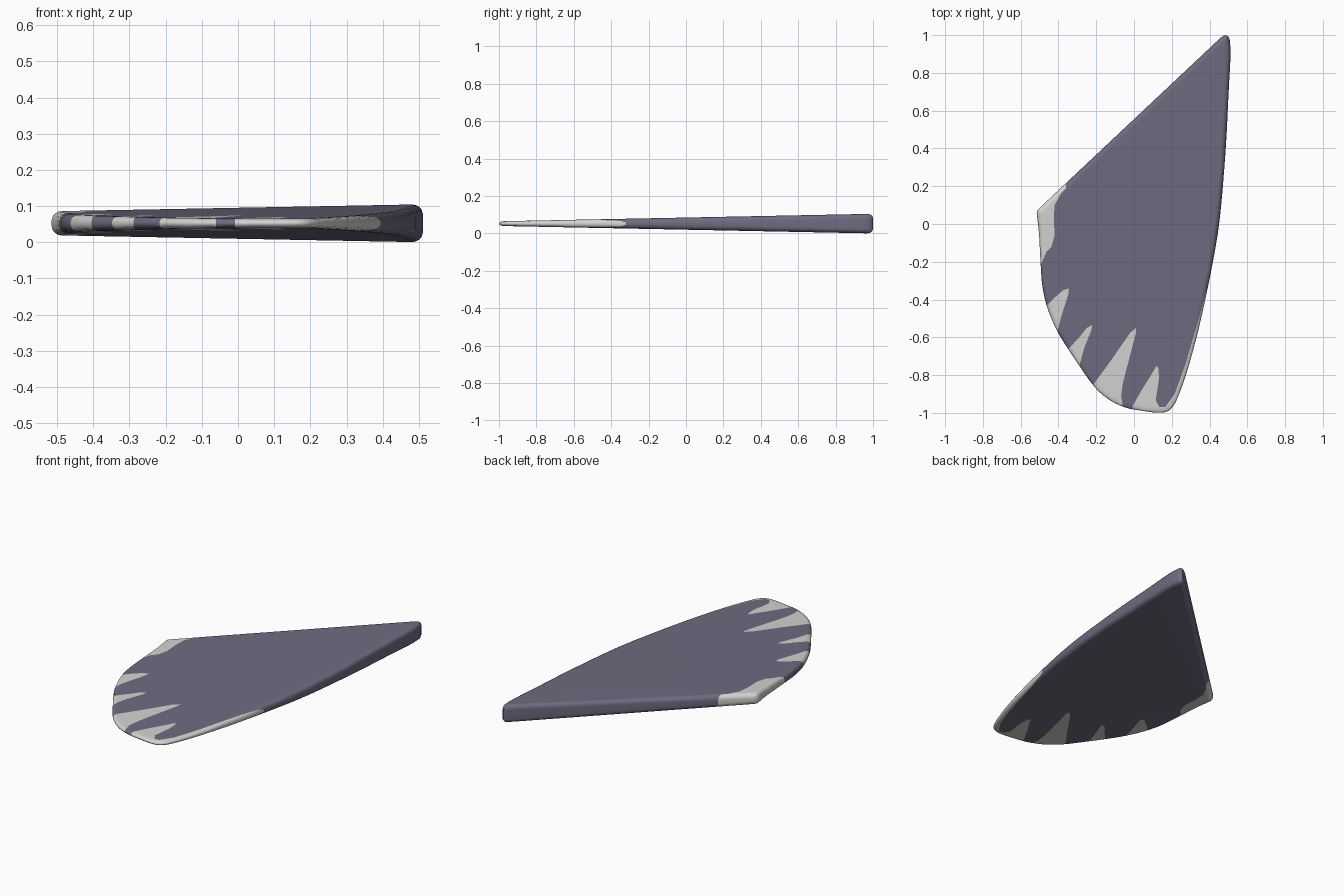
import bpy, bmesh, math
from mathutils import Vector
from mathutils.geometry import delaunay_2d_cdt

if "Cube" in bpy.data.objects:
    bpy.data.objects.remove(bpy.data.objects["Cube"])

R = 0.028          # width of the rounded rim
MID = 0.0525       # height of the middle plane


def material(name, rgb):
    m = bpy.data.materials.new(name)
    m.diffuse_color = (*rgb, 1)
    m.use_nodes = True
    m.node_tree.nodes["Principled BSDF"].inputs["Base Color"].default_value = m.diffuse_color
    return m


def half_thickness(y):
    return 0.0525 + (0.0125 - 0.0525) * (1 - y) / 2


def smooth(points, steps=4):
    """Catmull-Rom curve through the points."""
    p = [Vector(q) for q in points]
    p = [p[0] * 2 - p[1]] + p + [p[-1] * 2 - p[-2]]
    out = []
    for a, b, c, d in zip(p, p[1:], p[2:], p[3:]):
        for i in range(steps):
            t = i / steps
            out.append(0.5 * (2 * b + (c - a) * t + (2 * a - 5 * b + 4 * c - d) * t * t
                              + (3 * b - a - 3 * c + d) * t ** 3))
    return out + [p[-2]]


def inside(pt, poly):
    hit = False
    for a, b in zip(poly, poly[1:] + poly[:1]):
        if (a[1] > pt[1]) != (b[1] > pt[1]):
            if pt[0] < (b[0] - a[0]) * (pt[1] - a[1]) / (b[1] - a[1]) + a[0]:
                hit = not hit
    return hit


def rim_distance(pt, poly):
    best = 9
    for a, b in zip(poly, poly[1:] + poly[:1]):
        ab = b - a
        t = min(1, max(0, (pt - a).dot(ab) / ab.length_squared))
        best = min(best, (pt - a - ab * t).length)
    return best


def inset(poly, d):
    out = []
    for i, p in enumerate(poly):
        e1 = (p - poly[i - 1]).normalized()
        e2 = (poly[(i + 1) % len(poly)] - p).normalized()
        n1, n2 = Vector((-e1.y, e1.x)), Vector((-e2.y, e2.x))
        out.append(p + (n1 + n2) * (d / max(0.4, 1 + n1.dot(n2))))
    return out


# Fin outline, counter-clockwise: curved edge, then the pointed tip
curve = [(-0.515, 0.055), (-0.503, -0.05), (-0.495, -0.2), (-0.485, -0.33), (-0.46, -0.44),
         (-0.41, -0.56), (-0.35, -0.66), (-0.29, -0.75), (-0.215, -0.855), (-0.14, -0.925),
         (-0.05, -0.97), (0.05, -0.99), (0.14, -0.999), (0.195, -0.98), (0.235, -0.91),
         (0.287, -0.76), (0.347, -0.535), (0.408, -0.25), (0.453, 0.02), (0.485, 0.39),
         (0.5, 0.68), (0.511, 0.88)]
tip = [(0.511, 0.93), (0.507, 0.975), (0.498, 0.994), (0.486, 1.0), (0.473, 0.996),
       (0.455, 0.983), (-0.5, 0.085), (-0.513, 0.07)]
outline = smooth(curve) + [Vector(p) for p in tip]

# Pale patches, running past the outline
patches = [
    # corner patch
    [(-0.36, 0.27), (-0.36, 0.19), (-0.385, 0.165), (-0.42, 0.10), (-0.425, 0.03),
     (-0.42, -0.06), (-0.437, -0.12), (-0.465, -0.15), (-0.49, -0.21), (-0.6, -0.21), (-0.6, 0.27)],
    # first tooth
    [(-0.345, -0.34), (-0.375, -0.35), (-0.42, -0.39), (-0.465, -0.435), (-0.56, -0.47),
     (-0.5, -0.66), (-0.405, -0.57), (-0.385, -0.49), (-0.347, -0.37)],
    # second tooth
    [(-0.222, -0.535), (-0.25, -0.55), (-0.29, -0.6), (-0.35, -0.665), (-0.42, -0.72),
     (-0.35, -0.83), (-0.29, -0.755), (-0.265, -0.66), (-0.225, -0.56)],
    # third tooth
    [(0.01, -0.55), (-0.02, -0.575), (-0.12, -0.72), (-0.215, -0.85), (-0.26, -0.92),
     (-0.08, -1.05), (-0.06, -0.96), (-0.068, -0.91), (-0.06, -0.85), (-0.035, -0.75), (0.012, -0.57)],
    # fourth tooth with the strip along the long edge
    [(0.12, -0.75), (0.09, -0.8), (0.04, -0.88), (-0.008, -0.965), (-0.01, -1.1), (0.5, -1.1),
     (0.6, -0.3), (0.44, -0.17), (0.385, -0.35), (0.325, -0.56), (0.27, -0.75), (0.215, -0.9),
     (0.165, -0.97), (0.135, -0.97), (0.115, -0.935), (0.132, -0.82), (0.13, -0.765)],
]
patches = [[Vector(p) for p in poly] for poly in patches]

# Flat layout: outline, rim rings and patches cut into one triangulation
rings = [inset(outline, R * (1 - math.cos(math.radians(a)))) for a in (30, 50, 70, 90)]
pts, edges = [], []
for loop in [outline] + rings + patches:
    k, n = len(pts), len(loop)
    pts += loop
    edges += [(k + i, k + (i + 1) % n) for i in range(n)]
co, _, tris, *_ = delaunay_2d_cdt(pts, edges, [], 0, 1e-5)
co = [Vector(c) for c in co]
kept = []
for f in tris:
    a, b, c = (co[i] for i in f[:3])
    area = (b - a).cross(c - a)
    if abs(area) > 1e-10 and inside((a + b + c) / 3, outline):
        kept.append(list(f) if area > 0 else list(f)[::-1])

# Raise the layout to a tapered solid with a rounded rim
bm = bmesh.new()
top, bottom = {}, {}
for i in {i for f in kept for i in f}:
    p = co[i]
    h = half_thickness(p.y)
    u = max(0, 1 - rim_distance(p, outline) / R)
    h -= min(0.025, 0.8 * h) * (1 - math.sqrt(max(0, 1 - u * u)))
    top[i] = bm.verts.new((p.x, p.y, MID + h))
    bottom[i] = bm.verts.new((p.x, p.y, MID - h))


def add_face(verts, centre):
    f = bm.faces.new(verts)
    f.material_index = int(any(inside(centre, q) for q in patches))
    f.smooth = True


directed = set()
for f in kept:
    centre = sum((co[i] for i in f), Vector((0, 0))) / len(f)
    add_face([top[i] for i in f], centre)
    add_face([bottom[i] for i in reversed(f)], centre)
    directed |= set(zip(f, f[1:] + f[:1]))
for a, b in directed:                      # side wall
    if (b, a) not in directed:
        add_face([bottom[a], bottom[b], top[b], top[a]], (co[a] + co[b]) / 2)

mesh = bpy.data.meshes.new("fin_blade")
bm.to_mesh(mesh)
bm.free()
mesh.materials.append(material("dusky purple", (0.162, 0.147, 0.216)))
mesh.materials.append(material("pale grey", (0.644, 0.658, 0.631)))
fin = bpy.data.objects.new("fin_blade", mesh)
bpy.context.collection.objects.link(fin)
bpy.context.view_layer.objects.active = fin
fin.select_set(True)
bpy.ops.object.shade_smooth_by_angle(angle=math.radians(40))
weighted = fin.modifiers.new("flat_sides", 'WEIGHTED_NORMAL')
weighted.keep_sharp = True
